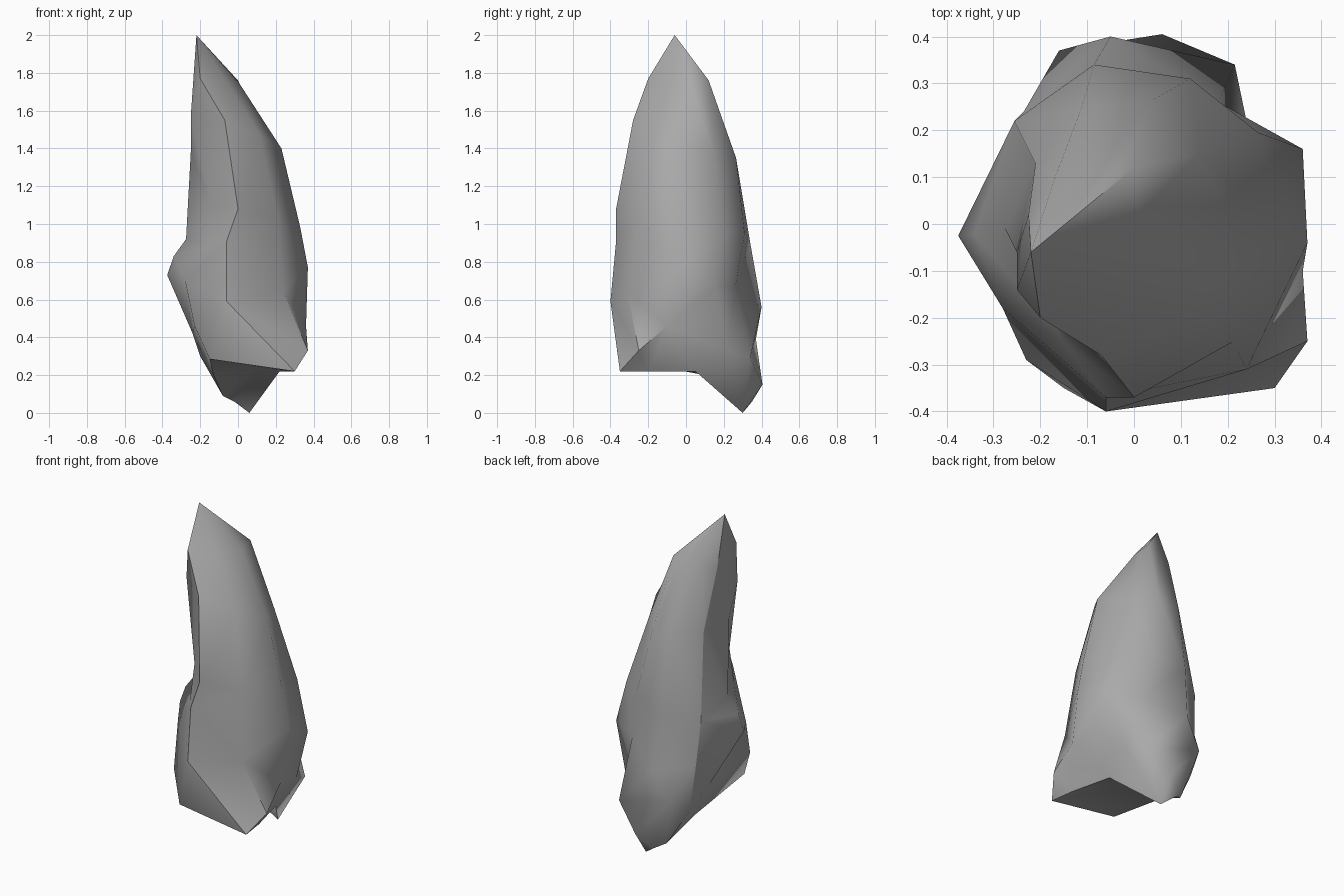
import bpy
import bmesh
import math
from mathutils import Vector

default_cube = bpy.data.objects.get("Cube")
if default_cube:
    bpy.data.objects.remove(default_cube, do_unlink=True)


def make_material(name, value):
    """Plain grey material with matching viewport and render colour."""
    material = bpy.data.materials.new(name)
    material.use_nodes = True
    colour = (value, value, value, 1)
    material.diffuse_color = colour
    shader = material.node_tree.nodes["Principled BSDF"]
    shader.inputs["Base Color"].default_value = colour
    shader.inputs["Roughness"].default_value = 0.8
    return material


def rib(*points):
    """A guide line running down the body from the tip to the lower rim."""
    return [Vector(point) for point in points]


def upper_rib_between(first, second, bulge):
    """Upper half of a rib midway between two others, pushed outward."""
    result = []
    for a, b in zip(first[:3], second[:3]):
        chord = b - a
        outward = Vector((chord.y, -chord.x, 0))
        result.append((a + b) / 2 + outward * bulge)
    return result


# Sharp front edge and the convex outer side
front_edge = rib((-.2, -.2, 1.77), (-.07, -.28, 1.55), (0, -.37, 1.08),
                 (-.06, -.37, .91), (-.06, -.4, .59), (.3, -.35, .22))
outer_ridge = rib((.01, .02, 1.74), (.23, -.04, 1.4), (.33, -.04, .98),
                  (.37, -.04, .77), (.36, -.1, .46), (.22, .05, .22))
outer_front = upper_rib_between(front_edge, outer_ridge, bulge=0.14)
outer_front += rib((.24, -.31, .64), (.37, -.25, .33), (.28, -.2, .22))

# Outer corner running into the rear lobe, and the crease behind it
outer_corner = rib((0, .12, 1.76), (.14, .15, 1.37), (.265, .195, .95),
                   (.36, .16, .67), (.24, .22, .33), (.06, .3, 0))
lobe_crease = rib((-.08, .11, 1.74), (.04, .265, 1.35), (.12, .31, .95),
                  (.18, .26, .66), (.215, .34, .29), (.06, .405, .15))

# Sharp back edge and the rounded wall beside it
back_edge = rib((-.225, .02, 1.7), (-.21, .13, 1.35), (-.255, .22, .85),
                (-.235, .24, .58), (-.2, .25, .3), (-.08, .3, .09))
back_wall = upper_rib_between(lobe_crease, back_edge, bulge=0.2)
back_wall += rib((-.05, .4, .56), (-.16, .37, .39), (-.02, .35, .06))

# Inner face with the protruding knob
inner_ridge = rib((-.25, -.06, 1.38), (-.275, -.01, .92), (-.34, -.02, .83),
                  (-.375, -.025, .73), (-.24, .12, .42), (-.13, .1, .2))
inner_front = rib((-.25, -.14, 1.57), (-.14, -.22, 1.1), (-.15, -.25, .88),
                  (-.28, -.18, .7), (-.23, -.29, .46), (-.15, -.35, .285))

ribs = [front_edge, outer_front, outer_ridge, outer_corner, lobe_crease,
        back_wall, back_edge, inner_ridge, inner_front]

# Skin the ribs and close the tip
bm = bmesh.new()
columns = [[bm.verts.new(point) for point in line] for line in ribs]
tip = bm.verts.new((-.22, -.06, 2))
for index, left in enumerate(columns):
    right = columns[(index + 1) % len(columns)]
    bm.faces.new((tip, left[0], right[0]))
    for row in range(len(left) - 1):
        bm.faces.new((left[row], left[row + 1], right[row + 1], right[row]))

# Underside: flat lobe end, then a shallow hollow
rim = [column[-1] for column in columns]
crease = ribs.index(lobe_crease)
bm.faces.new((rim[crease + 1], rim[crease], rim[crease - 1]))
del rim[crease]
hollow = bm.verts.new((.1, .03, .24))
for index, vert in enumerate(rim):
    bm.faces.new((hollow, vert, rim[index - 1]))

# Keep the two edges that frame the inner face crisp
for line in (front_edge, back_edge):
    column = [tip] + columns[ribs.index(line)]
    for upper, lower in zip(column, column[1:]):
        bm.edges.get((upper, lower)).smooth = False

bmesh.ops.triangulate(bm, faces=bm.faces[:])
bmesh.ops.recalc_face_normals(bm, faces=bm.faces[:])

mesh = bpy.data.meshes.new("shard_body")
bm.to_mesh(mesh)
bm.free()
mesh.materials.append(make_material("stone_grey", 0.4))

body = bpy.data.objects.new("shard_body", mesh)
bpy.context.collection.objects.link(body)
bpy.ops.object.select_all(action="DESELECT")
body.select_set(True)
bpy.context.view_layer.objects.active = body
bpy.ops.object.shade_smooth_by_angle(angle=math.radians(60), keep_sharp_edges=True)
